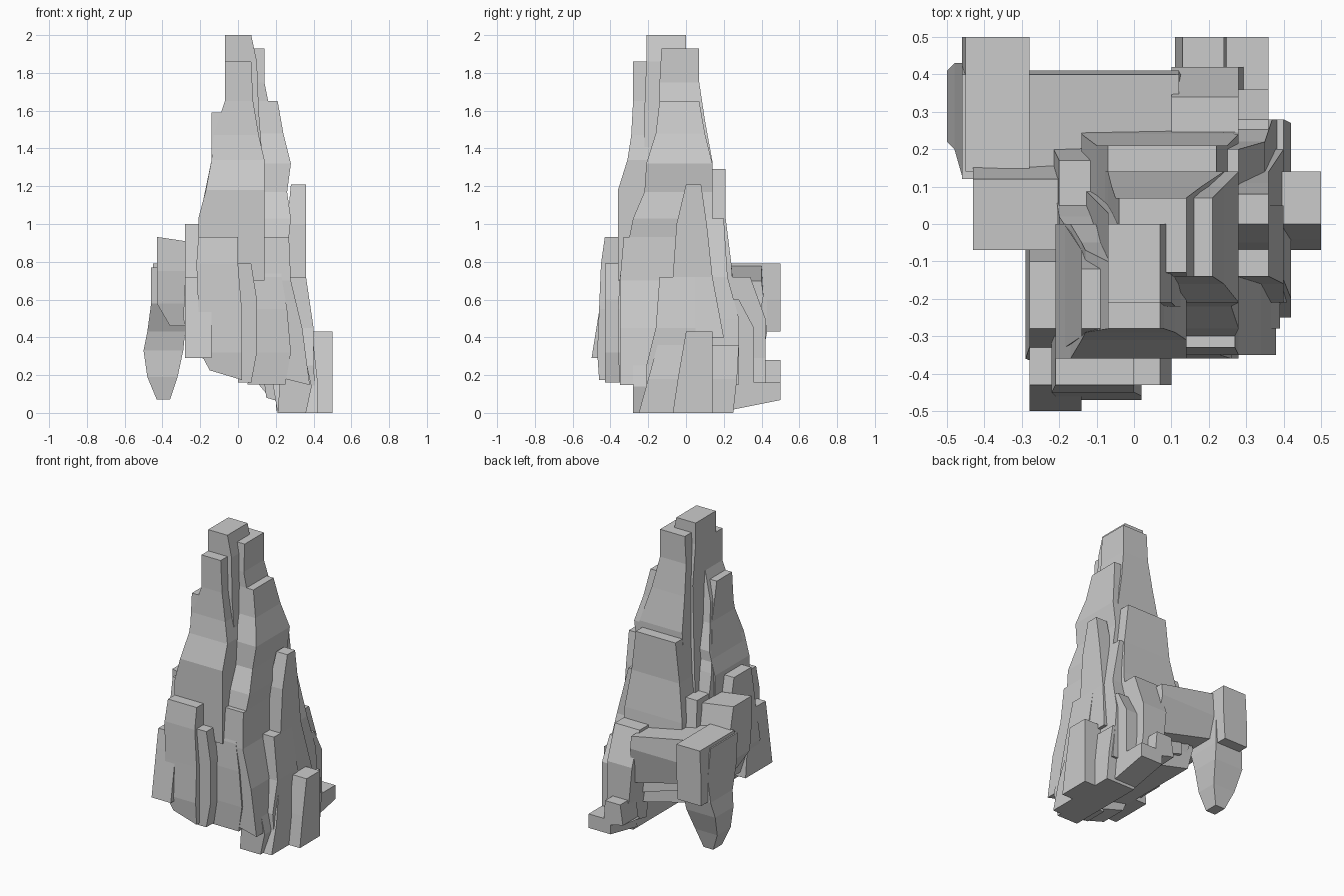
import bpy
import bmesh


def column(name, levels, tilt=(0, 0), top_tilt=(0, 0)):
    """Loft rectangles (z, x0, x1, y0, y1) from top to bottom; tilts slope the end caps."""
    bm = bmesh.new()
    rings = []
    for i, (z, x0, x1, y0, y1) in enumerate(levels):
        t = tilt if i == len(levels) - 1 else top_tilt if i == 0 else (0, 0)
        cx, cy = (x0 + x1) / 2, (y0 + y1) / 2
        rings.append([bm.verts.new((x, y, max(0, z + t[0] * (x - cx) + t[1] * (y - cy))))
                      for x, y in ((x0, y0), (x1, y0), (x1, y1), (x0, y1))])
    bm.faces.new(rings[0])
    bm.faces.new(rings[-1][::-1])
    for a, b in zip(rings, rings[1:]):
        for k in range(4):
            bm.faces.new((a[k], b[k], b[(k + 1) % 4], a[(k + 1) % 4]))
    bmesh.ops.recalc_face_normals(bm, faces=bm.faces)
    mesh = bpy.data.meshes.new(name)
    bm.to_mesh(mesh)
    bm.free()
    ob = bpy.data.objects.new(name, mesh)
    bpy.context.collection.objects.link(ob)
    return ob


# Upper spire
column("summit_column", [
    (2.00, -.07, .07, -.21, 0), (1.86, -.07, .10, -.21, 0),
    (1.60, -.07, .11, -.22, .03), (1.20, -.10, .14, -.22, .06), (.80, -.14, .14, -.25, .1)])
column("summit_back_step", [
    (1.93, -.04, .14, -.13, .07), (1.75, -.05, .14, -.14, .07),
    (1.55, -.06, .18, -.14, .10), (1.33, -.07, .24, -.14, .14), (.9, -.10, .24, -.14, .14)])
column("front_spire_column", [
    (1.86, -.07, .07, -.28, -.10), (1.65, -.07, .08, -.28, -.1), (1.47, -.13, .11, -.29, -.07),
    (1.34, -.14, .14, -.31, -.05), (1.18, -.17, .14, -.36, 0), (1.03, -.21, .14, -.36, 0),
    (.70, -.21, .14, -.36, 0)])
column("left_spire_shoulder", [
    (1.59, -.14, 0, -.28, -.12), (1.34, -.14, 0, -.30, -.07),
    (1.05, -.20, 0, -.34, .02), (.8, -.21, 0, -.34, .08)])
column("right_spire_column", [
    (1.65, .10, .21, -.14, .07), (1.48, .11, .24, -.16, .10), (1.32, .14, .28, -.21, .14),
    (1.17, .13, .26, -.22, .14), (1.03, .13, .28, -.28, .14), (.93, .12, .27, -.30, .14),
    (.6, .12, .28, -.30, .14)])
column("back_spire_column", [
    (1.29, -.07, .22, .05, .21), (1.03, -.10, .25, .05, .21),
    (.79, -.14, .28, .05, .24), (.30, -.14, .28, .05, .28)], tilt=(-.3, 0))

# Main body
column("body_core", [
    (.93, -.20, .27, -.33, .17), (.70, -.22, .28, -.35, .21),
    (.45, -.25, .34, -.35, .25), (.22, -.20, .38, -.35, .26)], tilt=(-.25, 0))
column("body_underside", [
    (.75, -.22, .16, 0, .24), (.50, -.22, .16, 0, .27), (.32, -.2, .16, 0, .25)],
    tilt=(-.4, 0))
column("left_front_column", [
    (1.00, -.28, -.14, -.28, -.10), (.72, -.28, -.14, -.33, -.04),
    (.50, -.29, -.1, -.36, -.02), (.32, -.24, -.1, -.38, -.05)])
column("front_left_column", [
    (.93, -.21, 0, -.43, -.30), (.79, -.22, 0, -.45, -.3), (.55, -.21, .02, -.46, -.3),
    (.32, -.20, .02, -.47, -.3), (.20, -.15, .02, -.46, -.28)], tilt=(-.3, 0))
column("front_left_ledge", [
    (.72, -.28, -.15, -.43, -.25), (.60, -.28, -.14, -.45, -.25),
    (.29, -.28, -.14, -.50, -.22)])
column("front_middle_column", [
    (.79, 0, .07, -.43, -.30), (.60, 0, .10, -.43, -.3),
    (.32, 0, .10, -.43, -.3), (.16, -.0, .07, -.43, -.28)])
column("front_right_column", [
    (.93, .05, .25, -.31, -.15), (.72, .06, .23, -.35, -.15), (.55, .08, .26, -.36, -.15),
    (.32, .08, .28, -.36, -.15), (.15, .05, .25, -.35, -.15)])

# Right flank
column("right_tall_column", [
    (1.21, .28, .36, .0, .08), (1.0, .26, .36, -.05, .11),
    (.72, .22, .36, -.07, .14), (.40, .2, .40, -.10, .20)])
column("right_back_column", [
    (1.03, .2, .28, .05, .20), (.72, .2, .35, .05, .22),
    (.50, .2, .37, .05, .28), (.15, .2, .40, .05, .28)])
column("right_front_column", [
    (.72, .20, .36, -.14, .05), (.45, .22, .40, -.16, .05),
    (.25, .24, .40, -.21, .05), (0, .22, .42, -.21, .05)])
column("right_front_foot", [
    (.45, .2, .30, -.28, -.1), (.28, .22, .36, -.28, -.1),
    (.14, .22, .39, -.28, -.1), (0, .21, .36, -.28, -.1)])
column("right_small_column", [
    (.43, .38, .50, 0, .14), (.20, .36, .50, -.04, .14), (0, .36, .50, -.07, .14)])
column("right_base", [
    (.36, .20, .40, -.15, .28), (.18, .18, .42, -.2, .27), (0, .21, .42, -.25, .25)])

# Back right rubble
column("back_right_block", [
    (.72, .10, .28, .2, .34), (.50, .10, .28, .2, .42), (.29, .12, .28, .2, .42),
    (.08, .15, .30, .2, .42)], tilt=(-.3, .2))
column("back_right_upper_step", [
    (.60, .2, .36, .15, .28), (.45, .2, .36, .15, .36), (.28, .2, .36, .15, .36),
    (.03, .22, .36, .15, .36)], tilt=(0, .2))
column("back_right_toe", [
    (.28, .13, .24, .34, .50), (.15, .11, .25, .34, .50), (.10, .16, .26, .25, .50)],
    tilt=(-.3, .2))
column("back_right_flat_toe", [
    (.16, .2, .36, .25, .50), (.04, .2, .36, .22, .50)], tilt=(0, .2))

# Back bridge and left outcrop with its hanging leg
column("back_bridge", [
    (.74, -.30, .12, .15, .40), (.62, -.30, .12, .15, .41), (.43, -.30, .14, .12, .37)],
    tilt=(-.25, 0), top_tilt=(-.2, 0))
column("left_outcrop", [
    (.91, -.43, -.14, -.07, .12), (.75, -.43, -.14, -.07, .16), (.58, -.43, -.14, -.05, .2),
    (.46, -.36, -.14, -.02, .2)], top_tilt=(-.15, 0))
column("left_back_block", [
    (.79, -.45, -.28, .14, .50), (.60, -.46, -.28, .14, .50), (.43, -.46, -.29, .25, .50)])
column("hanging_leg", [
    (.77, -.46, -.28, .12, .40), (.58, -.46, -.28, .13, .43), (.43, -.48, -.28, .20, .43),
    (.33, -.50, -.29, .22, .41), (.19, -.48, -.32, .22, .36), (.07, -.43, -.36, .24, .33)])
